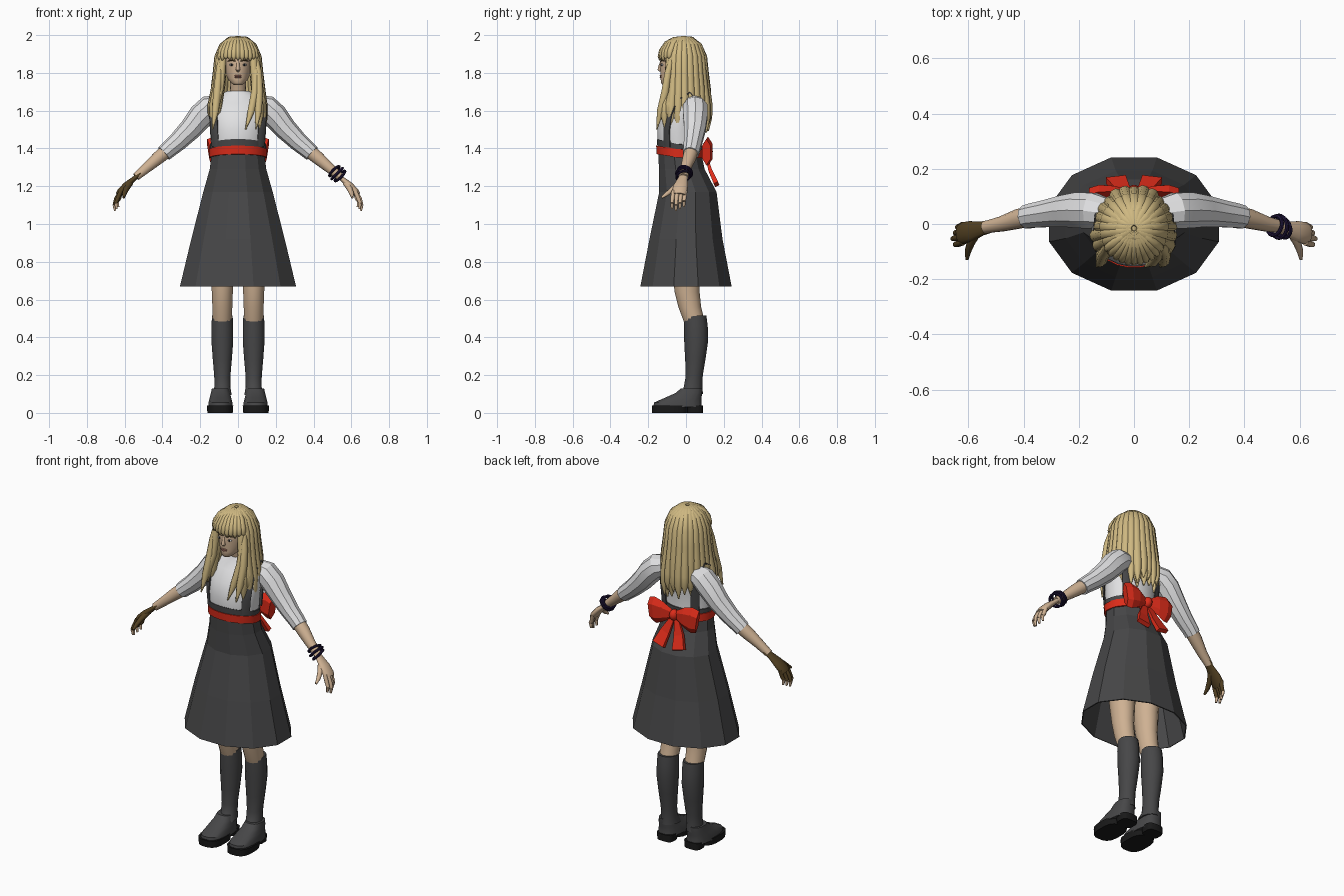
import bpy, bmesh, math, random
from mathutils import Vector

random.seed(4)
default = bpy.data.objects.get("Cube")
if default:
    bpy.data.objects.remove(default, do_unlink=True)


def material(name, *rgb):
    mat = bpy.data.materials.new(name)
    mat.use_nodes = True
    mat.diffuse_color = (*rgb, 1)
    mat.node_tree.nodes["Principled BSDF"].inputs["Base Color"].default_value = (*rgb, 1)
    return mat


skin = material("skin", .62, .44, .29)
blonde = material("blonde hair", .62, .48, .22)
white = material("white cloth", .75, .75, .76)
grey = material("charcoal cloth", .062, .062, .064)
red = material("red ribbon", .72, .025, .01)
brown = material("brown leather", .085, .052, .016)
purple = material("dark purple", .015, .008, .045)
black = material("black rubber", .01, .01, .01)
rose = material("lip rose", .42, .19, .14)


def finish(name, bm, mat, angle):
    """Turn a bmesh into an object, smooth below the given edge angle."""
    bmesh.ops.recalc_face_normals(bm, faces=bm.faces)
    mesh = bpy.data.meshes.new(name)
    bm.to_mesh(mesh)
    bm.free()
    mesh.materials.append(mat)
    obj = bpy.data.objects.new(name, mesh)
    bpy.context.collection.objects.link(obj)
    if angle:
        mesh.shade_smooth()
        mesh.set_sharp_from_angle(angle=math.radians(angle))
    return obj


def skin_rings(name, rings, mat, angle, caps):
    """Bridge equal rings of points into a surface."""
    bm = bmesh.new()
    loops = [[bm.verts.new(p) for p in ring] for ring in rings]
    for low, high in zip(loops, loops[1:]):
        for i in range(len(low)):
            j = (i + 1) % len(low)
            bm.faces.new((low[i], low[j], high[j], high[i]))
    if caps:
        bm.faces.new(loops[0])
        bm.faces.new(loops[-1])
    return finish(name, bm, mat, angle)


def loft(name, rings, mat, sides=20, angle=40, caps=True, arch=0, power=1, cx=0):
    """Upright body from (z, centre y, half width, half depth) rings; arch lifts the front."""
    out = []
    for z, cy, rx, ry in rings:
        ring = []
        for i in range(sides):
            a = math.tau * (i + .5) / sides
            c, s = (math.copysign(abs(t) ** power, t) for t in (math.cos(a), math.sin(a)))
            ring.append((cx + rx * c, cy + ry * s, z - arch * min(s, 0)))
        out.append(ring)
    return skin_rings(name, out, mat, angle, caps)


def tube(name, points, mat, sides=10, angle=50, wide=1, thin=1, ref=lambda p: (0, 1, 0)):
    """Limb along (x, y, z, radius) points; ref gives the direction of its width."""
    spots = [Vector(p[:3]) for p in points]
    out = []
    for i, p in enumerate(spots):
        t = (spots[min(i + 1, len(spots) - 1)] - spots[max(i - 1, 0)]).normalized()
        side = Vector(ref(p))
        side = (side - t * side.dot(t)).normalized()
        up = t.cross(side)
        r = points[i][3]
        turns = [math.tau * (k + .5) / sides for k in range(sides)]
        out.append([p + side * (r * wide * math.cos(a)) + up * (r * thin * math.sin(a)) for a in turns])
    return skin_rings(name, out, mat, angle, True)


def ball(name, centre, size, mat):
    bm = bmesh.new()
    bmesh.ops.create_uvsphere(bm, u_segments=16, v_segments=10, radius=1)
    bmesh.ops.scale(bm, vec=size, verts=bm.verts)
    bmesh.ops.translate(bm, vec=centre, verts=bm.verts)
    return finish(name, bm, mat, 60)


def flip(points, s):
    return [(s * x, *rest) for x, *rest in points]


# Dress, belt and blouse
dress = loft("dress", [(.67, 0, .318, .25), (.92, 0, .256, .2), (1.17, .01, .19, .157), (1.29, -.022, .155, .125),
                       (1.35, -.03, .147, .12), (1.42, -.033, .147, .12)],
             grey, sides=12, angle=0, caps=False, arch=0)
dress.modifiers.new("cloth thickness", "SOLIDIFY").thickness = .006
loft("bodice", [(1.35, -.032, .147, .119), (1.42, -.034, .15, .121)], grey, sides=24, arch=.03)
loft("belt", [(1.35, -.031, .153, .125), (1.395, -.033, .154, .126)], red, sides=24, arch=.02)
loft("blouse", [(1.36, -.03, .14, .113), (1.43, -.035, .145, .115), (1.5, -.035, .15, .117), (1.58, -.02, .155, .11),
                (1.64, .005, .155, .088), (1.68, .015, .11, .065), (1.705, .01, .055, .05)], white, sides=24, angle=30)

# Head and face
tube("neck", [(0, .015, 1.64, .05), (0, .005, 1.7, .042), (0, -.03, 1.8, .045)], skin, 14)
loft("head", [(1.736, -.1, .022, .025), (1.748, -.088, .038, .045), (1.77, -.062, .055, .073), (1.8, -.043, .068, .092),
              (1.835, -.034, .075, .104), (1.87, -.03, .078, .106), (1.92, -.025, .076, .097), (1.96, -.02, .05, .07)],
     skin, sides=24, angle=60)
tube("nose", [(0, -.128, 1.868, .006), (0, -.138, 1.835, .009), (0, -.139, 1.818, .013), (0, -.132, 1.81, .008)], skin, 8)
ball("upper_lip", (0, -.134, 1.785, ), (.021, .006, .004), rose)
ball("lower_lip", (0, -.133, 1.777), (.018, .007, .005), rose)
for s, label in ((-1, "right"), (1, "left")):
    ball(label + "_eye", (.033 * s, -.126, 1.843), (.014, .006, .006), white)
    ball(label + "_iris", (.033 * s, -.13, 1.843), (.006, .004, .006), black)
    tube(label + "_brow", flip([(.014, -.134, 1.862, .003), (.035, -.128, 1.868, .004), (.056, -.108, 1.861, .002)], s),
         brown, 6)


# Hair: a cap, long locks falling from the crown, and a fringe
def lock(name, a, path, radius, wide=1):
    c, s = math.cos(a), math.sin(a)
    points = [(.11 * k * c, -.015 + .112 * k * s, z, radius * r) for k, z, r in path]
    tube(name, points, blonde, 8, 70, wide=wide, ref=lambda p: (-s, c, 0))


ball("hair_cap", (0, -.012, 1.882), (.104, .104, .102), blonde)
for layer, count in ((0, 19), (1, 14)):
    for i in range(count):
        a = math.radians(-40 + 260 * (i + .5 * layer) / (count - 1 + layer))
        front = max(0, -math.sin(a))
        end = 1.47 + .07 * random.random() + .03 * front
        k = 1 - .1 * layer
        spread = k * (1.2 + .28 * front + random.uniform(-.04, .06))
        lock("hair_lock", a, [(.08, 1.986, .35), (.42 * k, 1.977, .65), (.75 * k, 1.945, .85), (.97 * k, 1.885, .95),
                              (1.04 * k, 1.8, 1), (1.13 * k, 1.72, 1), (spread, 1.63, 1),
                              (spread * 1.02, (1.63 + end) / 2, .85), (spread, end, .15)],
             .021 + .006 * layer, 1.15)
for i in range(11):
    a = math.radians(-143 + 106 * i / 10)
    lock("fringe_lock", a, [(.08, 1.986, .5), (.42, 1.979, .8), (.78, 1.955, 1), (1.02, 1.915, 1),
                            (1.1, 1.885, .8), (1.12, 1.862 + .015 * random.random(), .2)], .016, 1.1)
# Loose locks lying over the chest
for label, xs in (("right", (-.09, -.1, -.11, -.12, -.135)), ("left", (.08, .095, .09, .07, .04)),
                  ("outer_left", (.09, .108, .112, .108, .095))):
    heights = zip(xs, (-.07, -.095, -.11, -.135, -.155), (1.9, 1.8, 1.7, 1.6, 1.5), (.014, .02, .022, .02, .003))
    tube(label + "_chest_lock", list(heights), blonde, 8, 70, ref=lambda p: (1, 0, 0))

# Bow on the back
ball("bow_knot", (0, .112, 1.385), (.026, .03, .032), red)
for s, label in ((-1, "right"), (1, "left")):
    tube(label + "_bow_loop", flip([(.01, .11, 1.385, .025), (.07, .118, 1.388, .06), (.12, .116, 1.385, .078),
                                    (.152, .108, 1.38, .07)], s), red, 6, 0, wide=.38)
    tube(label + "_bow_tail", flip([(.01, .105, 1.37, .014), (.045, .13, 1.28, .034), (.066, .162, 1.21, .044)], s),
         red, 4, 0, wide=1.2, thin=.4, ref=lambda p: (1, 0, 0))

# Paired limbs
for s, label in ((-1, "right"), (1, "left")):
    tube(label + "_strap", flip([(.118, -.1, 1.41, .026), (.126, -.102, 1.5, .026), (.13, -.088, 1.58, .026),
                                 (.125, -.045, 1.66, .026), (.12, .02, 1.697, .026), (.115, .075, 1.64, .026),
                                 (.11, .068, 1.55, .026), (.1, .06, 1.41, .026)], s),
         grey, 8, 60, thin=.3, ref=lambda p: (s, -8 * p.y, 0))
    tube(label + "_sleeve", flip([(.1, .04, 1.63, .055), (.15, .048, 1.615, .068), (.195, .05, 1.573, .068),
                                  (.25, .047, 1.505, .06), (.32, .037, 1.435, .051), (.37, .03, 1.393, .046),
                                  (.392, .025, 1.373, .044)], s), white, 10, 30)
    tube(label + "_forearm", flip([(.36, .033, 1.4, .038), (.42, .018, 1.352, .036), (.48, 0, 1.3, .028),
                                   (.54, -.012, 1.25, .022)], s), skin, 12)

    # Hand with four fingers and a thumb; the right one is gloved
    cover = brown if s < 0 else skin
    tube(label + "_palm", flip([(.515, -.007, 1.27, .024), (.55, -.016, 1.24, .026), (.59, -.026, 1.205, .038),
                                (.62, -.034, 1.172, .041), (.632, -.036, 1.155, .034)], s), cover, 12, wide=1, thin=.5)
    for i, finger in enumerate(("index", "middle", "ring", "little")):
        y, dx, dz = -.066 + .021 * i, -.008 * abs(i - 1), .01 * abs(i - 1)
        path = [(.62, y, 1.175, .012), (.645 + dx, y - .006, 1.135, .0115), (.655 + dx, y - .008, 1.1 + dz, .01),
                (.65 + dx, y - .008, 1.07 + dz, .006)]
        tube(f"{label}_{finger}_finger", flip(path[:3], s), cover, 8)
        tube(f"{label}_{finger}_fingertip", flip(path[2:], s), skin, 8)
    tube(label + "_thumb", flip([(.57, -.03, 1.22, .017), (.592, -.07, 1.185, .015), (.602, -.1, 1.16, .012),
                                 (.605, -.128, 1.14, .006)], s), cover, 8, ref=lambda p: (1, 0, 0))

    # Leg, boot and sole
    cx = .083 * s
    loft(label + "_leg", [(.48, .045, .052, .055), (.56, .02, .054, .06), (.64, .006, .057, .066), (.75, 0, .066, .074),
                          (.95, 0, .08, .09), (1.08, 0, .08, .09)], skin, 14, cx=cx)
    loft(label + "_boot", [(.1, .02, .05, .07), (.14, .036, .043, .05), (.2, .043, .044, .046), (.29, .05, .052, .054),
                           (.38, .054, .059, .063), (.46, .052, .059, .063), (.515, .048, .056, .06)],
         grey, 14, arch=-.015, cx=cx)
    loft(label + "_shoe", [(.03, -.045, .066, .13), (.055, -.044, .064, .127), (.08, -.015, .058, .098),
                           (.105, .015, .051, .072), (.13, .03, .046, .057)], grey, 16, power=.75, cx=.093 * s)
    loft(label + "_sole", [(0, -.085, .068, .096), (.04, -.083, .071, .099)], black, 16, power=.7, cx=.095 * s)
    loft(label + "_heel", [(0, .048, .05, .042), (.04, .046, .054, .044)], black, 14, power=.6, cx=.09 * s)

# Bracelets on the left wrist
for i, size in enumerate((.036, .041, .037)):
    axis = Vector((.6, -.2 + .2 * i, -.6)).normalized()
    centre = Vector((.51, -.006, 1.28)) + Vector((.015, -.004, -.013)) * i
    bpy.ops.mesh.primitive_torus_add(location=centre, rotation=axis.to_track_quat("Z", "Y").to_euler(),
                                     major_radius=size, minor_radius=.007, major_segments=20, minor_segments=8)
    ring = bpy.context.object
    ring.name = "bracelet"
    ring.data.materials.append(purple)
    bpy.ops.object.shade_smooth_by_angle()
